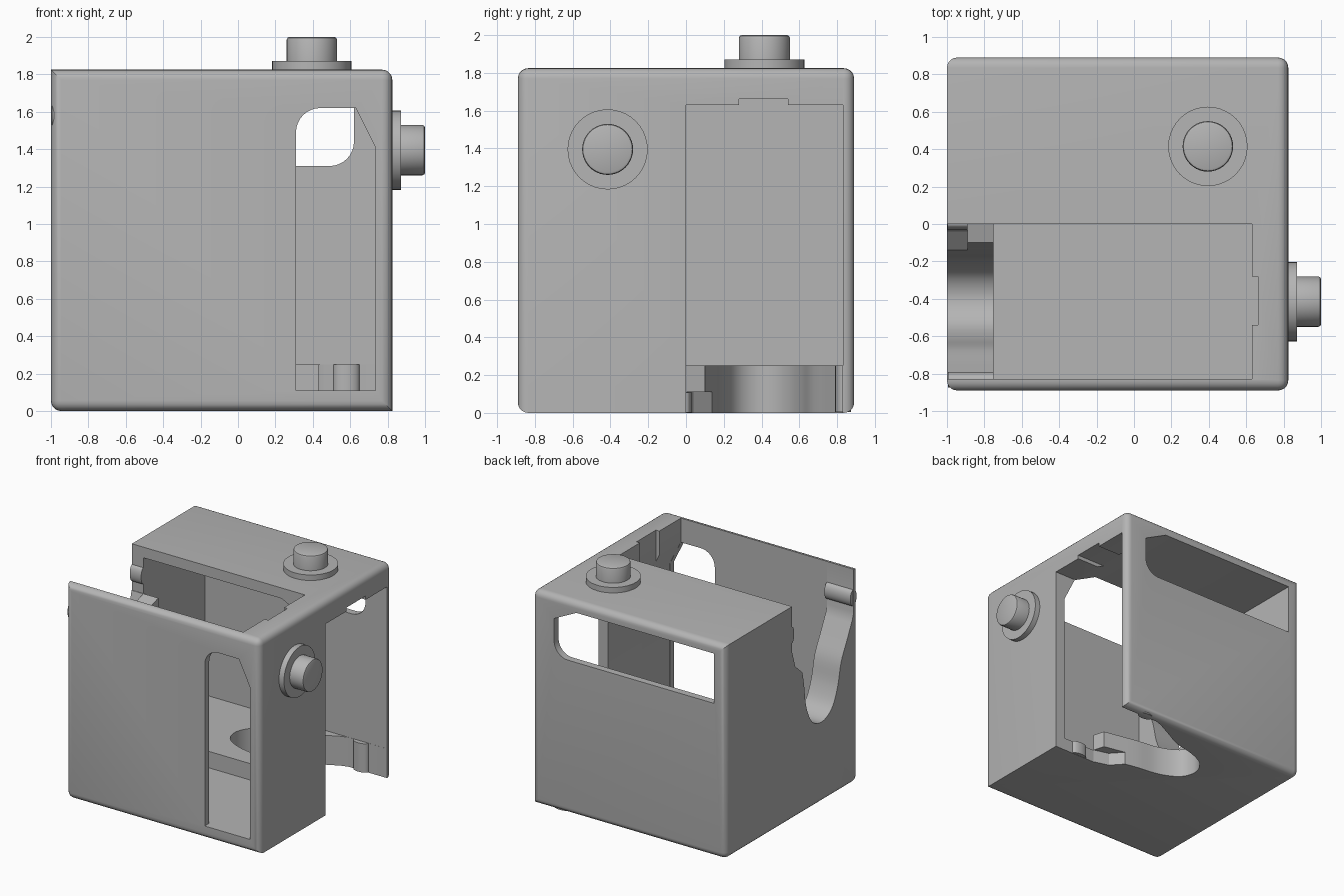
import bpy, bmesh, math
from mathutils import Matrix, Vector

old = bpy.data.objects.get("Cube")
if old:
    bpy.data.objects.remove(old, do_unlink=True)

grey = bpy.data.materials.new("plain grey")
grey.use_nodes = True
COLOUR = (0.46, 0.46, 0.46, 1)
grey.diffuse_color = COLOUR
grey.node_tree.nodes["Principled BSDF"].inputs["Base Color"].default_value = COLOUR

# Half turn that swaps the top/front half with the right/back half
TURN = Matrix(((0, 0, 1, -1), (0, -1, 0, 0), (1, 0, 0, 1), (0, 0, 0, 1)))
SIZE = 1.825


def make(name, bm):
    bmesh.ops.recalc_face_normals(bm, faces=bm.faces)
    mesh = bpy.data.meshes.new(name)
    bm.to_mesh(mesh)
    bm.free()
    mesh.materials.append(grey)
    obj = bpy.data.objects.new(name, mesh)
    bpy.context.collection.objects.link(obj)
    return obj


def prism(points, axis, start, end):
    """Extrude a profile: (x, z) along y, or (x, y) along z."""
    bm = bmesh.new()
    place = (lambda a, b: (a, start, b)) if axis == "y" else (lambda a, b: (a, b, start))
    face = bm.faces.new([bm.verts.new(place(a, b)) for a, b in points])
    ext = bmesh.ops.extrude_face_region(bm, geom=[face])
    move = Vector((0, end - start, 0)) if axis == "y" else Vector((0, 0, end - start))
    bmesh.ops.translate(bm, vec=move, verts=[v for v in ext["geom"] if isinstance(v, bmesh.types.BMVert)])
    return bm


def smooth_path(points, steps=5):
    """Catmull-Rom curve through the points."""
    out = []
    for i in range(len(points) - 1):
        p = [Vector(points[min(max(i + k, 0), len(points) - 1)]) for k in (-1, 0, 1, 2)]
        for s in range(steps):
            t = s / steps
            out.append(tuple(0.5 * (2 * p[1] + (p[2] - p[0]) * t
                       + (2 * p[0] - 5 * p[1] + 4 * p[2] - p[3]) * t ** 2
                       + (3 * p[1] - p[0] - 3 * p[2] + p[3]) * t ** 3)))
    return out + [points[-1]]


def cylinder(x, y, bottom, top, radius, squash=1, edge=0):
    bm = bmesh.new()
    bmesh.ops.create_cone(bm, cap_ends=True, segments=40, radius1=radius, radius2=radius, depth=top - bottom)
    if edge:
        rim = [e for e in bm.edges if all(v.co.z > 0 for v in e.verts)]
        bmesh.ops.bevel(bm, geom=rim, offset=edge, segments=2, affect="EDGES", profile=0.5)
    bmesh.ops.scale(bm, vec=(1, squash, 1), verts=bm.verts)
    bmesh.ops.translate(bm, vec=(x, y, (bottom + top) / 2), verts=bm.verts)
    return bm


def pair(name_a, name_b, build):
    """Build a part and its half-turned twin."""
    first, second = make(name_a, build()), make(name_b, build())
    second.data.transform(TURN)
    return [first, second]


# Rounded outer shell, two opposite edges left sharp
bm = bmesh.new()
bmesh.ops.create_cube(bm, size=1)
bmesh.ops.scale(bm, vec=(SIZE, 1.78, SIZE), verts=bm.verts)
bmesh.ops.translate(bm, vec=(SIZE / 2 - 1, 0, SIZE / 2), verts=bm.verts)


def keeps_sharp(e):
    a, b = (v.co for v in e.verts)
    mid = (a + b) / 2
    return abs(a.y - b.y) > 1 and (mid.x > 0) == (mid.z < 0.9)


bmesh.ops.bevel(bm, geom=[e for e in bm.edges if not keeps_sharp(e)],
                offset=0.055, segments=5, affect="EDGES", profile=0.5)
body = make("body", bm)

# Cavity with a sloped shoulder under the lip
cavity = [(-0.75, 0.11), (0.735, 0.11), (0.735, 1.41), (0.63, 1.62), (0.63, 2), (-0.75, 2)]
# Side window with one rounded corner
arc = [(0.44 + 0.13 * math.cos(a), 1.49 + 0.13 * math.sin(a))
       for a in (math.pi / 2 * (1 + i / 8) for i in range(9))]
window = [(0.31, 0.111), (0.734, 0.111), (0.734, 1.41), (0.63, 1.619)] + arc
# Curved notch through the thick floor and the thick left wall
notch = [(0.9, 0.0)] + [(0.43, 0.0), (0.4, 0.1)] + smooth_path(
    [(0.3, 0.12), (0.1, 0.16), (-0.1, 0.19), (-0.26, 0.27), (-0.31, 0.4), (-0.25, 0.53),
     (-0.1, 0.61), (0.1, 0.66), (0.26, 0.74), (0.4, 0.81)]) + [(0.46, 0.829), (0.9, 0.829)]
relief = [(0.46, 0.001), (0.43, 0.003), (0.3, 0.04), (0.2, 0.15), (0.3, 0.16), (0.45, 0.12)]
recess = [(0.6, -0.54), (0.662, -0.54), (0.662, -0.28), (0.6, -0.28)]

cutters = []
for label, args in (("cavity", (cavity, "y", -0.83, 0.001)),
                    ("window", (window, "y", -1, -0.8)),
                    ("notch", (notch, "z", -0.1, 0.3)),
                    ("relief", (relief, "z", -0.1, 0.11)),
                    ("recess", (recess, "z", 1.5, 1.95))):
    cutters += pair(label + "_cutter_a", label + "_cutter_b", lambda: prism(*args))

bpy.context.view_layer.objects.active = body
for cutter in cutters:
    cutter.hide_render = True
    mod = body.modifiers.new(cutter.name, "BOOLEAN")
    mod.operation, mod.solver, mod.object = "DIFFERENCE", "EXACT", cutter
    bpy.ops.object.modifier_apply(modifier=mod.name)
for cutter in cutters:
    bpy.data.objects.remove(cutter, do_unlink=True)

# Round pegs with flanges, and snap bumps inside the openings
parts = [body]
parts += pair("top_flange", "right_flange", lambda: cylinder(0.395, 0.415, 1.8, 1.872, 0.212))
parts += pair("top_peg", "right_peg", lambda: cylinder(0.395, 0.415, 1.85, 2.0, 0.135, edge=0.015))
parts += pair("back_snap_bump", "front_snap_bump", lambda: cylinder(0.58, 0.832, 0.005, 0.25, 0.07, 0.6))
parts += pair("floor_snap_bump", "wall_snap_bump", lambda: cylinder(0.58, 0, 0.002, 0.109, 0.07, 0.45))

bpy.ops.object.select_all(action="DESELECT")
for part in parts:
    part.select_set(True)
bpy.ops.object.shade_smooth_by_angle(angle=math.radians(30))
